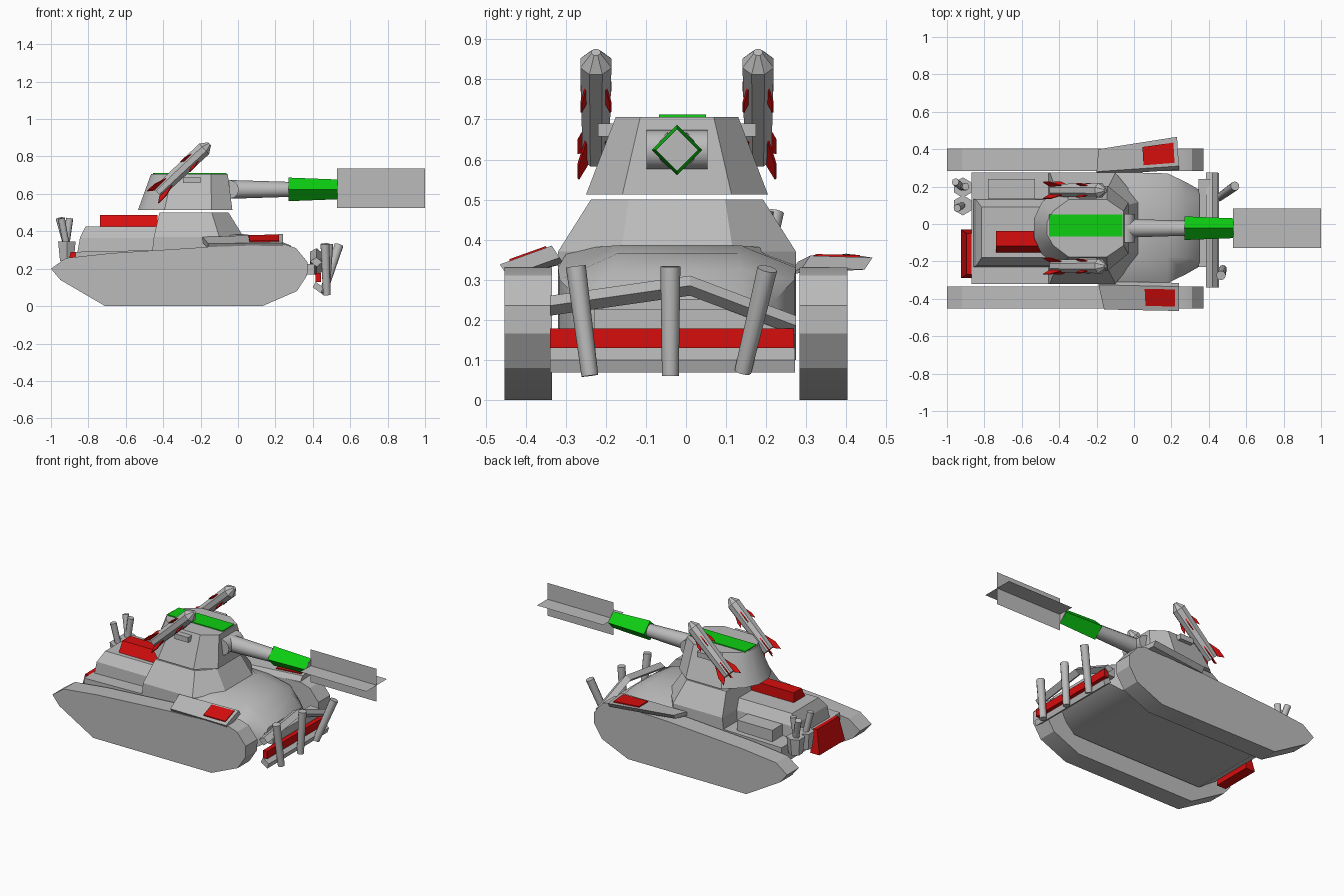
import bpy, bmesh, math
from mathutils import Vector

if "Cube" in bpy.data.objects:
    bpy.data.objects.remove(bpy.data.objects["Cube"])

CY = -0.0225   # centre line of the vehicle


def material(name, rgb):
    m = bpy.data.materials.new(name)
    m.diffuse_color = (*rgb, 1)
    m.use_nodes = True
    m.node_tree.nodes["Principled BSDF"].inputs["Base Color"].default_value = m.diffuse_color
    return m


GREY = material("grey", (0.5, 0.5, 0.5))
RED = material("red", (0.68, 0.004, 0.004))
GREEN = material("green", (0.004, 0.62, 0.006))


def finish(name, bm, mat, smooth=0):
    bmesh.ops.recalc_face_normals(bm, faces=bm.faces)
    me = bpy.data.meshes.new(name)
    bm.to_mesh(me)
    bm.free()
    me.materials.append(mat)
    ob = bpy.data.objects.new(name, me)
    bpy.context.collection.objects.link(ob)
    if smooth:
        bpy.ops.object.select_all(action='DESELECT')
        ob.select_set(True)
        bpy.context.view_layer.objects.active = ob
        bpy.ops.object.shade_smooth_by_angle(angle=math.radians(smooth))
    return ob


def loft(name, rings, mat=GREY, smooth=0):
    """Skin a list of equal closed rings and cap both ends."""
    bm = bmesh.new()
    rs = [[bm.verts.new(p) for p in r] for r in rings]
    n = len(rs[0])
    for a, b in zip(rs, rs[1:]):
        for i in range(n):
            j = (i + 1) % n
            bm.faces.new((a[i], a[j], b[j], b[i]))
    bm.faces.new(rs[0])
    bm.faces.new(rs[-1])
    return finish(name, bm, mat, smooth)


def block(name, x0, x1, y0, y1, z0, z1, mat=GREY, inset=(0, 0, 0, 0)):
    """Box whose top can be inset at x0, x1, y0, y1."""
    a, b, c, d = inset
    return loft(name, [
        [(x0, y0, z0), (x1, y0, z0), (x1, y1, z0), (x0, y1, z0)],
        [(x0 + a, y0 + c, z1), (x1 - b, y0 + c, z1), (x1 - b, y1 - d, z1), (x0 + a, y1 - d, z1)]], mat)


def tube(name, points, radii, n=10, mat=GREY, smooth=50, phase=0.0):
    """Round tube through points, one radius per point."""
    pts = [Vector(p) for p in points]
    d = (pts[-1] - pts[0]).normalized()
    side = d.cross(Vector((0, 0, 1)))
    side = side.normalized() if side.length > 0.05 else Vector((0, 1, 0))
    up = side.cross(d).normalized()
    ang = [phase + 2 * math.pi * i / n for i in range(n)]
    return loft(name, [[p + side * r * math.cos(t) + up * r * math.sin(t) for t in ang]
                       for p, r in zip(pts, radii)], mat, smooth)


def sheet(name, corners, mat=GREY):
    bm = bmesh.new()
    bm.faces.new([bm.verts.new(p) for p in corners])
    return finish(name, bm, mat)


# Tracks
track = [(-1, .2), (-.95, .14), (-.71, 0), (.13, 0), (.315, .08), (.37, .165), (.372, .235),
         (.31, .31), (.25, .33), (-.18, .315), (-.68, .283), (-.92, .257)]
for name, y0, y1 in (("right_track", -.453, -.335), ("left_track", .284, .403)):
    loft(name, [[(x, y, z) for x, z in track] for y in (y0, y1)], smooth=25)

# Lower hull and rounded nose
hull = [(-.87, .29), (-.87, .18), (-.75, .1), (-.05, .1), (-.05, .3), (-.4, .3)]
loft("hull", [[(x, y, z) for x, z in hull] for y in (CY - .297, CY + .297)])
rings = []
for x, zb, zs, w, zt, wt in ((-.12, .1, .335, .297, .375, .27), (.03, .1, .33, .297, .385, .16),
                             (.18, .1, .3, .293, .365, .15), (.28, .12, .25, .245, .325, .16),
                             (.35, .16, .2, .205, .25, .17)):
    rings.append([(x, CY + y, z) for y, z in
                  ((-w, zb), (w, zb), (w, zs), (wt, zt), (-wt, zt), (-w, zs))])
loft("nose", rings, smooth=40)

# Superstructure under the turret
def octagon(xr, xf, xc, w, wf, z):
    return [(x, CY + y, z) for x, y in ((xr, -w), (xc, -w), (xf, -wf), (xf, wf), (xc, w), (xr, w))]


loft("superstructure", [octagon(-.46, .03, -.1, .297, .14, .28),
                        octagon(-.45, .03, -.1, .297, .14, .37),
                        octagon(-.42, -.05, -.14, .215, .12, .5)])

# Engine deck with stowage
block("engine_tier", -.86, -.43, -.23, .135, .28, .365, GREY, (.015, 0, .005, .005))
block("engine_deck", -.845, -.41, -.225, .13, .365, .425, GREY, (.03, 0, .045, .04))
block("deck_stowage", -.78, -.53, .135, .24, .28, .365)
block("red_deck_box", -.738, -.43, -.155, -.038, .42, .488, RED, (0, 0, .037, 0))
block("red_rear_box", -.925, -.86, -.29, -.03, .14, .29, RED, (.03, 0, .02, .02))

# Exhausts
for i, (y, tops) in enumerate(((.195, ((-.955, .225), (-.9, .2))), (.1, ((-.945, .085),)))):
    tube("exhaust_base_%d" % i, [(-.915, y, .24), (-.915, y, .345)], (.042, .054), 6, smooth=0)
    for k, (tx, ty) in enumerate(tops):
        tube("exhaust_pipe_%d%d" % (i, k), [(-.918, y, .33), (tx, ty, .47)], (.018, .02), 8)

# Fenders with red patches
fenders = {"right": [(-.19, -.325, .37), (.24, -.335, .385), (.24, -.465, .338), (-.16, -.457, .335)],
           "left": [(-.2, .28, .345), (.24, .31, .36), (.23, .466, .355), (-.19, .4, .365)]}
for side, q in fenders.items():
    q = [Vector(p) for p in q]
    loft(side + "_fender", [q, [p - Vector((0, math.copysign(.02, p.y), .03)) for p in q]])

    def on(u, v):
        return q[0].lerp(q[1], u).lerp(q[3].lerp(q[2], u), v)
    patch = [on(u, v) for u, v in ((.57, .12), (.95, .12), (.95, .82), (.56, .82))]
    loft(side + "_fender_patch", [[p + Vector((0, 0, h)) for p in patch] for h in (-.002, .005)], RED)

# Front ram: cross bars and leaning poles
bar = [(.40, .1), (.445, .068), (.455, .1), (.415, .13)]
loft("ram_lower_bar", [[(x, y, z) for x, z in bar] for y in (-.34, .272)])
block("ram_red_bar", .415, .445, -.34, .268, .13, .178, RED)
block("ram_back_plate", .345, .41, -.23, .24, .17, .225)
arm = [(-.34, .235), (.01, .285), (.275, .185)]
loft("ram_upper_bar", [[(.42 + dx, y, z + dz) for dx, dz in
                        ((-.035, .005), (.0, -.025), (.03, 0), (0, .025))] for y, z in arm])
for i, (b, t) in enumerate((((.475, -.24, .06), (.465, -.275, .333)),
                            ((.47, -.039, .06), (.485, -.039, .333)),
                            ((.455, .142, .07), (.54, .203, .327)))):
    tube("ram_pole_%d" % i, [b, t], (.021, .025), 10)

# Turret
def turret_ring(front, back, w, z):
    half = [(front, .6), (front + (back - front) * .22, 1), (back + (front - back) * .28, 1),
            (back + (front - back) * .08, .6), (back, .22)]
    return [(x, CY + s * w, z) for x, s in half] + [(x, CY - s * w, z) for x, s in half[::-1]]


loft("turret", [turret_ring(-.03, -.535, .227, .513), turret_ring(-.055, -.465, .153, .706)], smooth=35)
block("turret_top_plate", -.455, -.062, -.067, .05, .704, .712, GREEN)
block("missile_mount", -.295, -.2, -.22, .175, .657, .69)

# Gun
gz = .624
tube("mantlet", [(-.045, -.099, gz), (-.045, .054, gz)], (.05, .05), 12)
tube("barrel", [(-.04, CY, gz), (.28, CY, gz)], (.05, .04), 12)
tube("muzzle_sleeve", [(.27, CY, gz), (.53, CY, gz)], (.063, .053), 4, GREEN, 0)
tube("muzzle_end", [(.528, CY, gz), (.533, CY, gz)], (.052, .052), 4, GREY, 0)

# Muzzle flash: two crossed sheets
h = .105
for name, dy, dz in (("flash_upright", 0, h), ("flash_flat", h, 0)):
    sheet(name, [(.53, CY - dy, .63 - dz), (1, CY - dy, .63 - dz),
                 (1, CY + dy, .63 + dz), (.53, CY + dy, .63 + dz)])

# Missiles with two sets of four fins
for side, y in (("right", -.225), ("left", .18)):
    tail, tip = Vector((-.43, y, .607)), Vector((-.152, y, .868))
    d = (tip - tail).normalized()
    up = Vector((0, 1, 0)).cross(d) * -1
    length = (tip - tail).length
    tube(side + "_missile", [tail, tail + d * (length - .04), tip], (.036, .042, .012),
         8, smooth=30, phase=math.pi / 8)
    for set_name, a, long, out in (("tail", -.035, .12, .062), ("nose", .2, .08, .052)):
        for k in range(4):
            t = math.pi / 4 + k * math.pi / 2
            r = Vector((0, math.cos(t), 0)) + up * math.sin(t)
            n = d.cross(r) * .003
            p = [tail + d * (a + .03) + r * .03, tail + d * a + r * out,
                 tail + d * (a + long * .45) + r * out, tail + d * (a + long) + r * .036]
            loft("%s_missile_%s_fin_%d" % (side, set_name, k), [[v + n for v in p], [v - n for v in p]], RED)
